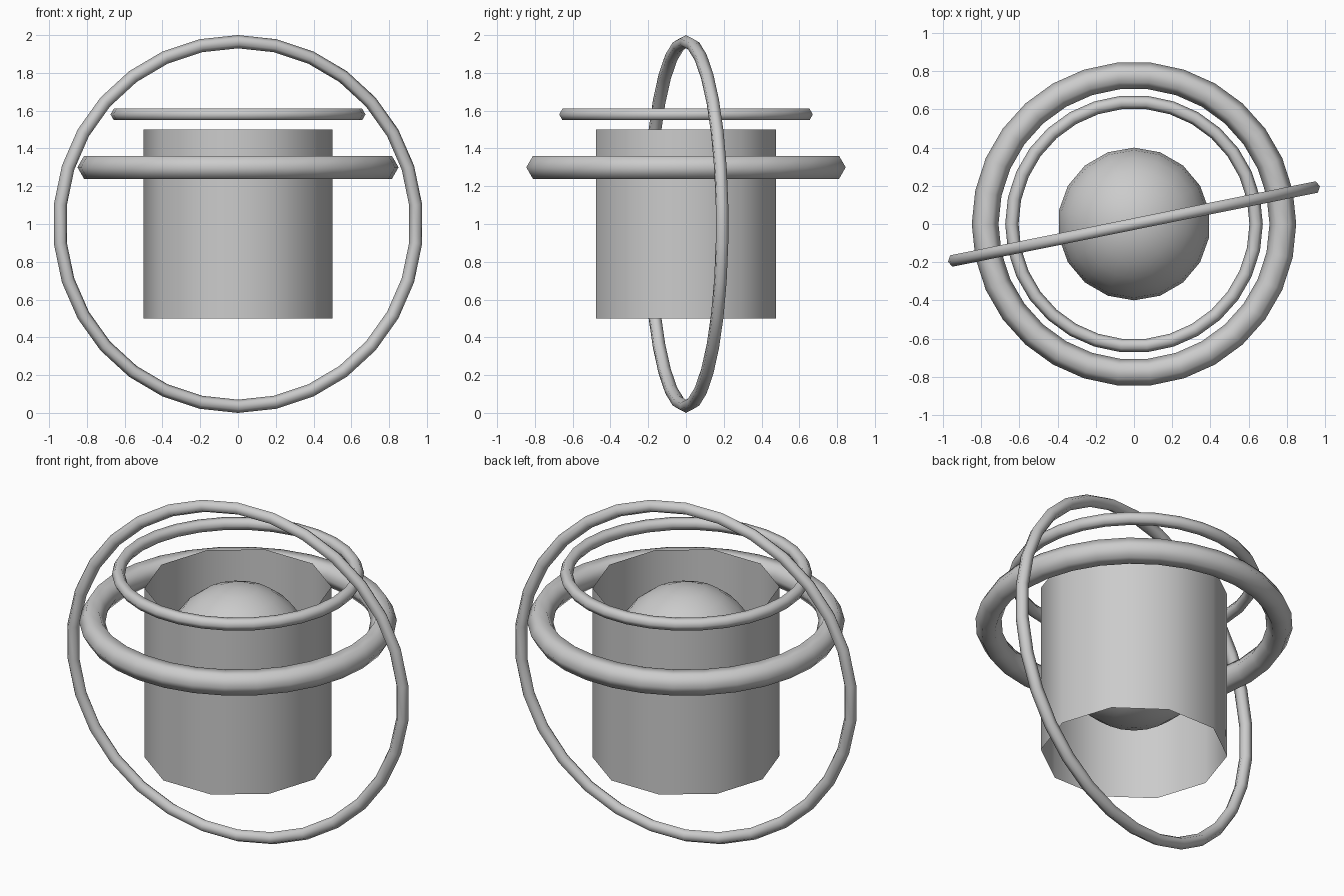
import bpy
from math import radians

if "Cube" in bpy.data.objects:
    bpy.data.objects.remove(bpy.data.objects["Cube"])


def finish(name):
    ob = bpy.context.object
    ob.name = name
    bpy.ops.object.shade_smooth()
    return ob


def ring(name, z, major, minor, rot=(0, 0, 0)):
    bpy.ops.mesh.primitive_torus_add(
        location=(0, 0, z), rotation=rot, major_radius=major, minor_radius=minor,
        major_segments=30, minor_segments=6)
    return finish(name)


# open ten-sided tube, first vertex on the x axis
bpy.ops.mesh.primitive_cylinder_add(
    vertices=10, radius=0.5, depth=1.0, end_fill_type='NOTHING',
    location=(0, 0, 1.0), rotation=(0, 0, radians(90)))
finish("open_tube")

# core sphere inside the tube
bpy.ops.mesh.primitive_uv_sphere_add(
    segments=18, ring_count=12, radius=0.4, location=(0, 0, 1.1))
finish("core_sphere")

# two level rings and one upright, slightly turned ring
ring("thick_ring", 1.3, 0.78, 0.07)
ring("upper_ring", 1.58, 0.64, 0.035)
ring("upright_ring", 1.0, 0.965, 0.035, (0, radians(90), radians(11.46 - 90)))
